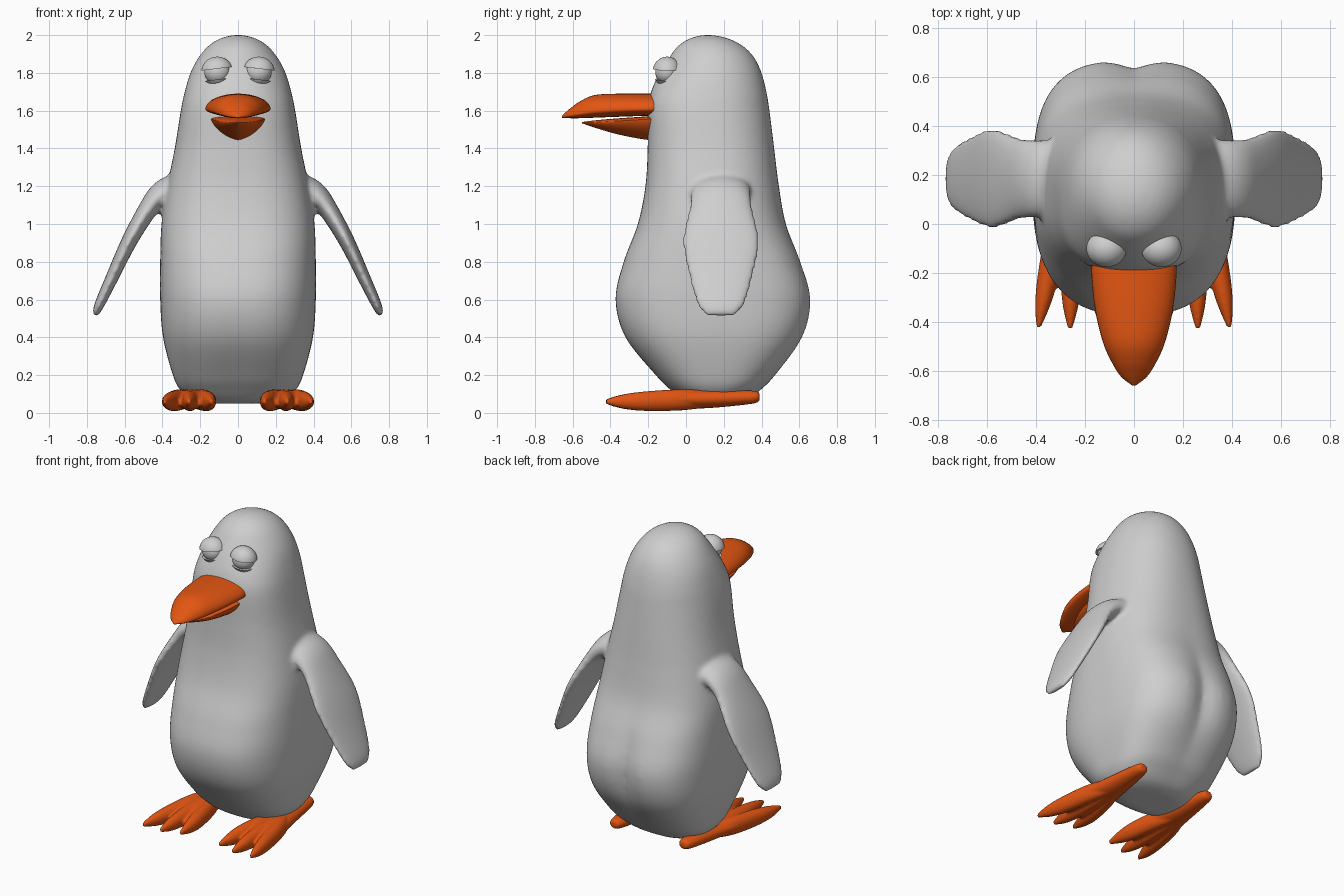
import bpy, bmesh, math
from mathutils import Vector, Matrix

if "Cube" in bpy.data.objects:
    bpy.data.objects.remove(bpy.data.objects["Cube"])

X, Y, Z = Vector((1, 0, 0)), Vector((0, 1, 0)), Vector((0, 0, 1))


def material(name, rgb):
    m = bpy.data.materials.new(name)
    m.diffuse_color = (*rgb, 1)
    m.use_nodes = True
    m.node_tree.nodes["Principled BSDF"].inputs["Base Color"].default_value = m.diffuse_color
    return m


GREY = material("soft grey", (0.62, 0.62, 0.62))
ORANGE = material("beak orange", (0.77, 0.092, 0.006))


def spline(rows, k):
    """Smoothly resample rows of numbers, k steps per span."""
    p = [rows[0]] + rows + [rows[-1]]
    out = []
    for i in range(1, len(p) - 2):
        for j in range(k):
            t = j / k
            out.append([0.5 * (2 * b + (c - a) * t + (2 * a - 5 * b + 4 * c - d) * t * t
                               + (3 * b - a - 3 * c + d) * t ** 3)
                        for a, b, c, d in zip(*p[i - 1:i + 3])])
    return out + [list(rows[-1])]


def ring(o, u, v, w, up, down, n_up=2, n_down=2, count=32):
    """Rounded cross-section with different upper and lower halves."""
    pts = []
    for i in range(count):
        c, s = math.cos(math.tau * i / count), math.sin(math.tau * i / count)
        n, h = (n_up, up) if s >= 0 else (n_down, down)
        pts.append(o + u * math.copysign(w * abs(c) ** (2 / n), c)
                   + v * math.copysign(h * abs(s) ** (2 / n), s))
    return pts


def loft(bm, rings):
    loops = [[bm.verts.new(p) for p in r] for r in rings]
    for a, b in zip(loops, loops[1:]):
        for i in range(len(a)):
            j = (i + 1) % len(a)
            bm.faces.new((a[i], a[j], b[j], b[i]))
    bm.faces.new(loops[0])
    bm.faces.new(loops[-1])


def finish(name, bm, mat, voxel=0, smooth=0, angle=50):
    bmesh.ops.recalc_face_normals(bm, faces=bm.faces)
    me = bpy.data.meshes.new(name)
    bm.to_mesh(me)
    bm.free()
    me.materials.append(mat)
    me.shade_smooth()
    me.set_sharp_from_angle(angle=math.radians(angle))
    ob = bpy.data.objects.new(name, me)
    bpy.context.scene.collection.objects.link(ob)
    if voxel:
        r = ob.modifiers.new("fuse", 'REMESH')
        r.mode, r.voxel_size, r.use_smooth_shade = 'VOXEL', voxel, True
        s = ob.modifiers.new("soften", 'SMOOTH')
        s.factor, s.iterations = 0.5, smooth
    return ob


# Body: height, half width, front y, back y, squareness front and back
body_rows = [
    (0.05, 0.16, 0.04, 0.27, 2.3, 2.3), (0.07, 0.24, -0.02, 0.33, 2.4, 2.4),
    (0.12, 0.305, -0.08, 0.395, 2.5, 2.6), (0.20, 0.345, -0.16, 0.475, 2.6, 2.8),
    (0.40, 0.397, -0.32, 0.62, 2.6, 3), (0.60, 0.412, -0.373, 0.665, 2.6, 3),
    (0.80, 0.412, -0.33, 0.61, 2.6, 2.9), (1.00, 0.405, -0.255, 0.53, 2.6, 2.6),
    (1.20, 0.375, -0.215, 0.492, 2.6, 2.4), (1.40, 0.335, -0.203, 0.467, 2.6, 2.3),
    (1.60, 0.303, -0.202, 0.442, 2.6, 2.2), (1.70, 0.282, -0.185, 0.426, 2.4, 2.2),
    (1.80, 0.252, -0.14, 0.40, 2.1, 2.1), (1.88, 0.21, -0.09, 0.362, 2, 2),
    (1.94, 0.16, -0.045, 0.305, 2, 2), (1.98, 0.10, 0.015, 0.23, 2, 2),
    (2.00, 0.03, 0.08, 0.15, 2, 2)]
bm = bmesh.new()
rings = []
for z, a, yf, yb, nf, nb in spline(body_rows, 6):
    yc = yf + (yb - yf) * 0.5
    r = ring(Vector((0, yc, z)), X, Y, a, yb - yc, yc - yf, nb, nf, 72)
    # Groove between the two lobes at the back
    depth = 0.034 * math.exp(-((z - 0.55) / 0.26) ** 2)
    for p in r:
        if p.y > yc:
            p.y -= depth * math.exp(-(p.x / 0.07) ** 2) * (p.y - yc) / (yb - yc)
    rings.append(r)
loft(bm, rings)

# Flippers, fused into the body: x, z, half breadth, half thickness
flipper_rows = [
    (0.24, 1.20, 0.13, 0.07), (0.33, 1.185, 0.155, 0.08), (0.405, 1.155, 0.158, 0.07),
    (0.475, 1.08, 0.168, 0.052), (0.575, 0.91, 0.203, 0.042), (0.665, 0.72, 0.17, 0.034),
    (0.735, 0.57, 0.125, 0.026), (0.757, 0.515, 0.075, 0.014)]
path = spline(flipper_rows, 5)
for side in (-1, 1):
    rings = []
    for i, (x, z, w, h) in enumerate(path):
        a, b = path[max(i - 1, 0)], path[min(i + 1, len(path) - 1)]
        normal = Vector((side * (a[1] - b[1]), 0, b[0] - a[0])).normalized()
        rings.append(ring(Vector((side * x, 0.185, z)), Y, normal, w, h, h))
    loft(bm, rings)
finish("body_with_flippers", bm, GREY, 0.014, 8)


# Bill halves: y, half width, top z, edge z, bottom z
def bill(name, rows, n_up, n_down):
    bm = bmesh.new()
    loft(bm, [ring(Vector((0, y, e)), X, Z, w, t - e, e - b, n_up, n_down)
              for y, w, t, e, b in spline(rows, 6)])
    finish(name, bm, ORANGE)


bill("upper_bill", [
    (-0.10, 0.165, 1.69, 1.612, 1.575), (-0.20, 0.173, 1.69, 1.608, 1.573),
    (-0.35, 0.158, 1.69, 1.605, 1.568), (-0.48, 0.127, 1.683, 1.597, 1.563),
    (-0.56, 0.092, 1.65, 1.585, 1.56), (-0.62, 0.054, 1.606, 1.574, 1.56),
    (-0.657, 0.008, 1.573, 1.568, 1.562)], 2, 2)
bill("lower_bill", [
    (-0.10, 0.15, 1.575, 1.56, 1.44), (-0.20, 0.14, 1.57, 1.555, 1.445),
    (-0.35, 0.11, 1.56, 1.546, 1.472), (-0.47, 0.06, 1.55, 1.538, 1.506),
    (-0.55, 0.006, 1.54, 1.537, 1.533)], 2, 1.5)


# Eyes: a ball, plus upper and lower lids cut from larger balls
def eye_part(name, side, radius, cut=None, keep_top=True):
    bm = bmesh.new()
    bmesh.ops.create_uvsphere(bm, u_segments=32, v_segments=20, radius=radius)
    c = Vector((side * 0.11, -0.1, 1.805))
    bmesh.ops.transform(bm, verts=bm.verts,
                        matrix=Matrix.Translation(c) @ Matrix.Diagonal((1.04, 0.95, 1, 1)))
    if cut:
        cut_result = bmesh.ops.bisect_plane(
            bm, geom=bm.verts[:] + bm.edges[:] + bm.faces[:],
            plane_co=Vector((c.x, c.y, cut)), plane_no=Vector((side * 0.12, 0, 1)),
            clear_inner=keep_top, clear_outer=not keep_top)["geom_cut"]
        bmesh.ops.edgeloop_fill(
            bm, edges=[e for e in cut_result if isinstance(e, bmesh.types.BMEdge)])
    finish(name, bm, GREY, angle=35)


# Feet: x, y, z centre, half width, half height
heel_rows = [
    (0.25, 0.39, 0.085, 0.02, 0.018), (0.25, 0.35, 0.083, 0.045, 0.035),
    (0.25, 0.12, 0.075, 0.08, 0.05), (0.253, -0.08, 0.07, 0.115, 0.05),
    (0.255, -0.20, 0.06, 0.11, 0.035), (0.255, -0.26, 0.055, 0.085, 0.018)]


def toe_rows(mid, tip, end):
    return [(0.25, 0.15, 0.075, 0.035, 0.04), (0.6 * mid + 0.1, 0.0, 0.07, 0.046, 0.055),
            (mid, -0.18, 0.063, 0.046, 0.054), (0.4 * mid + 0.6 * tip, end + 0.10, 0.06, 0.033, 0.04),
            (tip, end, 0.06, 0.009, 0.013)]


for side, label in ((-1, "left"), (1, "right")):
    eye_part(label + "_eyeball", side, 0.066)
    eye_part(label + "_upper_eyelid", side, 0.081, 1.822)
    eye_part(label + "_lower_eyelid", side, 0.078, 1.765, False)
    bm = bmesh.new()
    for rows in (heel_rows, toe_rows(0.165, 0.14, -0.39),
                 toe_rows(0.255, 0.26, -0.425), toe_rows(0.342, 0.388, -0.42)):
        loft(bm, [ring(Vector((side * x, y, z)), X, Z, w, h, h, 2, 2, 20)
                  for x, y, z, w, h in spline(rows, 5)])
    finish(label + "_foot", bm, ORANGE, 0.007, 3)
